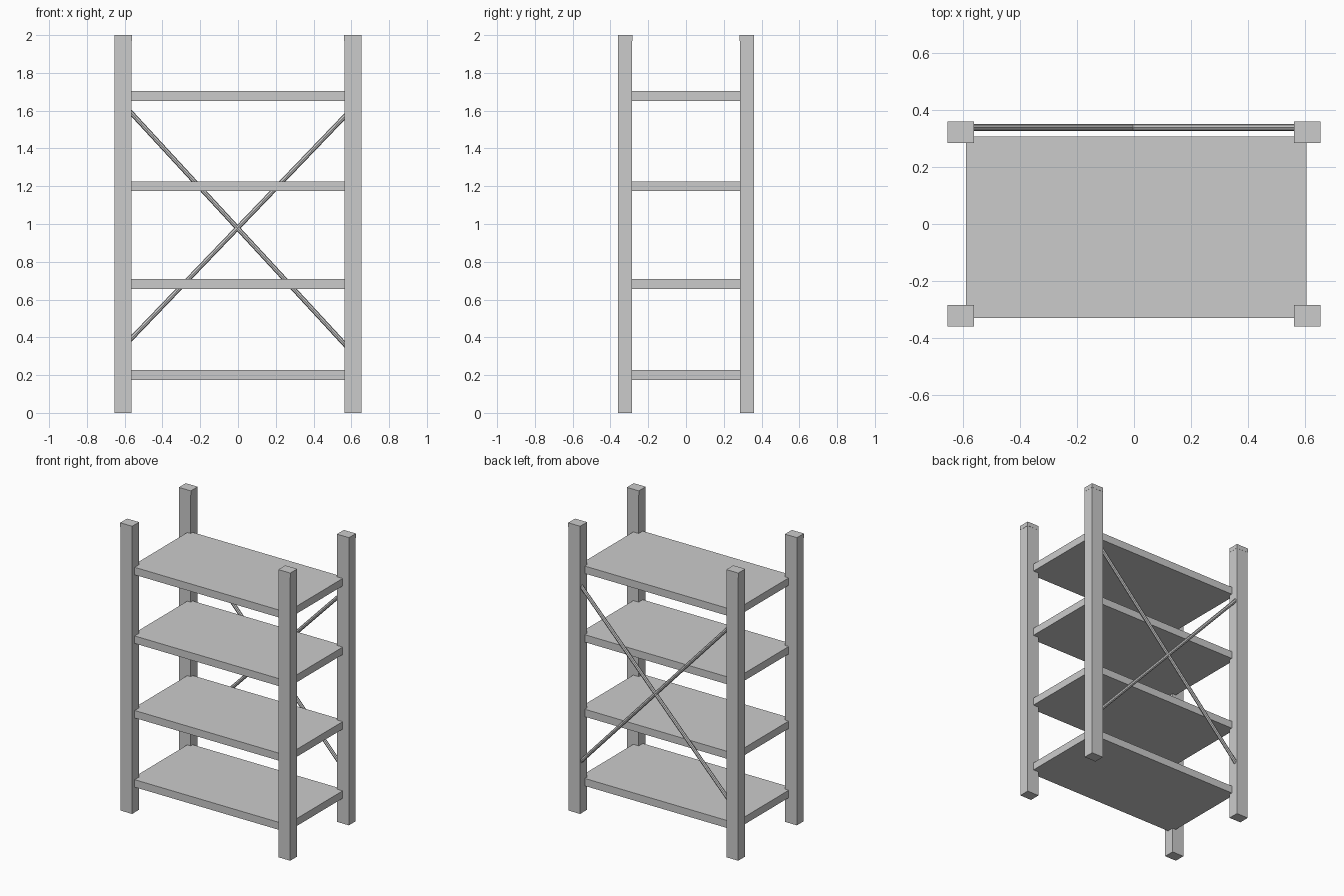
import bpy
from mathutils import Vector

if "Cube" in bpy.data.objects:
    bpy.data.objects.remove(bpy.data.objects["Cube"])


def box(name, x, y, z):
    """Box spanning the given (min, max) ranges."""
    bpy.ops.mesh.primitive_cube_add(
        size=1, location=[(a + b) / 2 for a, b in (x, y, z)])
    ob = bpy.context.object
    ob.name = name
    ob.scale = [b - a for a, b in (x, y, z)]
    bpy.ops.object.transform_apply(location=False, rotation=False, scale=True)
    return ob


def rod(name, start, end, radius):
    """Straight faceted rod between two points."""
    a, b = Vector(start), Vector(end)
    d = b - a
    bpy.ops.mesh.primitive_cylinder_add(
        vertices=8, radius=radius, depth=d.length, location=(a + b) / 2,
        rotation=d.to_track_quat('Z', 'Y').to_euler())
    bpy.context.object.name = name


# Corner posts with thin caps
PX, PY, HX, HY = 0.608, 0.322, 0.045, 0.037
for sx, side in ((-1, "left"), (1, "right")):
    for sy, end in ((-1, "front"), (1, "back")):
        cx, cy = sx * PX, sy * PY
        box(f"{end}_{side}_post", (cx - HX, cx + HX), (cy - HY, cy + HY), (0, 1.97))
        e = 0.001
        box(f"{end}_{side}_cap", (cx - HX - e, cx + HX + e),
            (cy - HY - e, cy + HY + e), (1.97, 2.0))

# Shelf boards, let into the posts
for i, top in enumerate((0.227, 0.708, 1.226, 1.703)):
    box(f"shelf_{i + 1}", (-0.59, 0.605), (-0.33, 0.307), (top - 0.052, top))

# Crossed back braces
rod("brace_falling", (-0.6, 0.338, 1.626), (0.6, 0.338, 0.325), 0.0125)
rod("brace_rising", (-0.6, 0.338, 0.357), (0.6, 0.338, 1.606), 0.0125)
